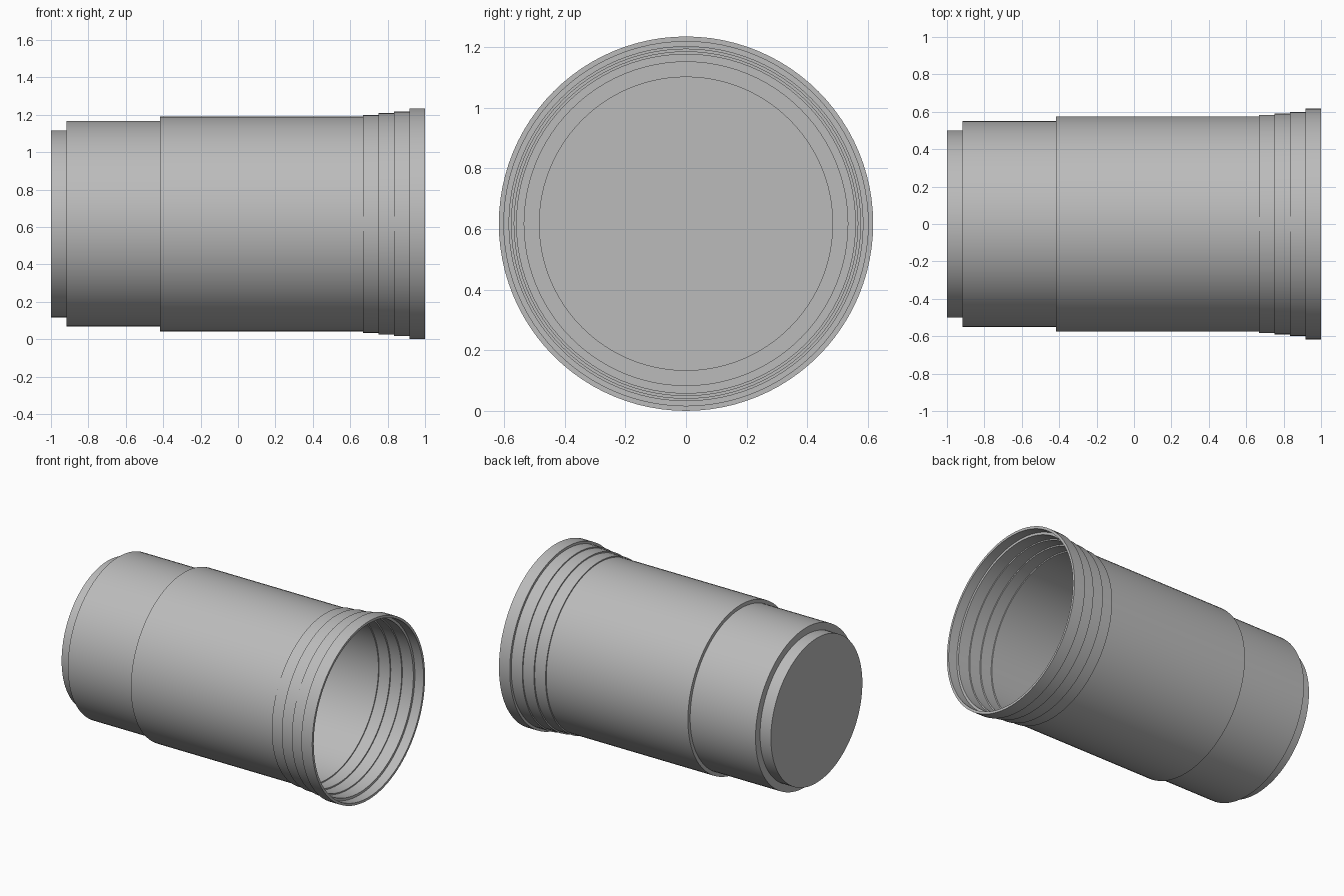
import bpy
import bmesh
from math import cos, sin, tau, radians

cube = bpy.data.objects.get("Cube")
if cube:
    bpy.data.objects.remove(cube, do_unlink=True)

# Plain grey material
grey = bpy.data.materials.new("light grey")
grey.use_nodes = True
colour = (0.5, 0.5, 0.5, 1)
grey.diffuse_color = colour
grey.node_tree.nodes["Principled BSDF"].inputs["Base Color"].default_value = colour

SIDES = 96
WALL = 1 / 60
# Start position along x and outer radius of each stepped section
sections = [(-1, 0.5), (-0.917, 0.55), (-0.417, 0.575), (0.667, 0.583),
            (0.75, 0.592), (0.833, 0.6), (0.917, 0.617)]
ends = [x for x, r in sections[1:]] + [1]
axis_z = sections[-1][1]

# Profile: outside steps up to the open rim, then inside steps back to the floor
outer, inner = [], []
for i, ((start, r), end) in enumerate(zip(sections, ends)):
    inner_end = end if end == 1 else end + WALL
    outer += [(start, r), (end, r)]
    inner += [(start + WALL, r - WALL), (inner_end, r - WALL)]
profile = outer + inner[::-1]

# Spin the profile around the x axis and cap both ends of it
bm = bmesh.new()
rings = []
for x, r in profile:
    rings.append([bm.verts.new((x, r * cos(tau * k / SIDES), axis_z + r * sin(tau * k / SIDES)))
                  for k in range(SIDES)])
for a, b in zip(rings, rings[1:]):
    for k in range(SIDES):
        n = (k + 1) % SIDES
        bm.faces.new((a[k], a[n], b[n], b[k]))
bm.faces.new(rings[0])
bm.faces.new(rings[-1])
bmesh.ops.recalc_face_normals(bm, faces=bm.faces[:])

mesh = bpy.data.meshes.new("stepped_cup")
bm.to_mesh(mesh)
bm.free()
mesh.materials.append(grey)
cup = bpy.data.objects.new("stepped_cup", mesh)
bpy.context.collection.objects.link(cup)

# Smooth walls with crisp steps
bpy.ops.object.select_all(action="DESELECT")
cup.select_set(True)
bpy.context.view_layer.objects.active = cup
bpy.ops.object.shade_smooth_by_angle(angle=radians(30))
